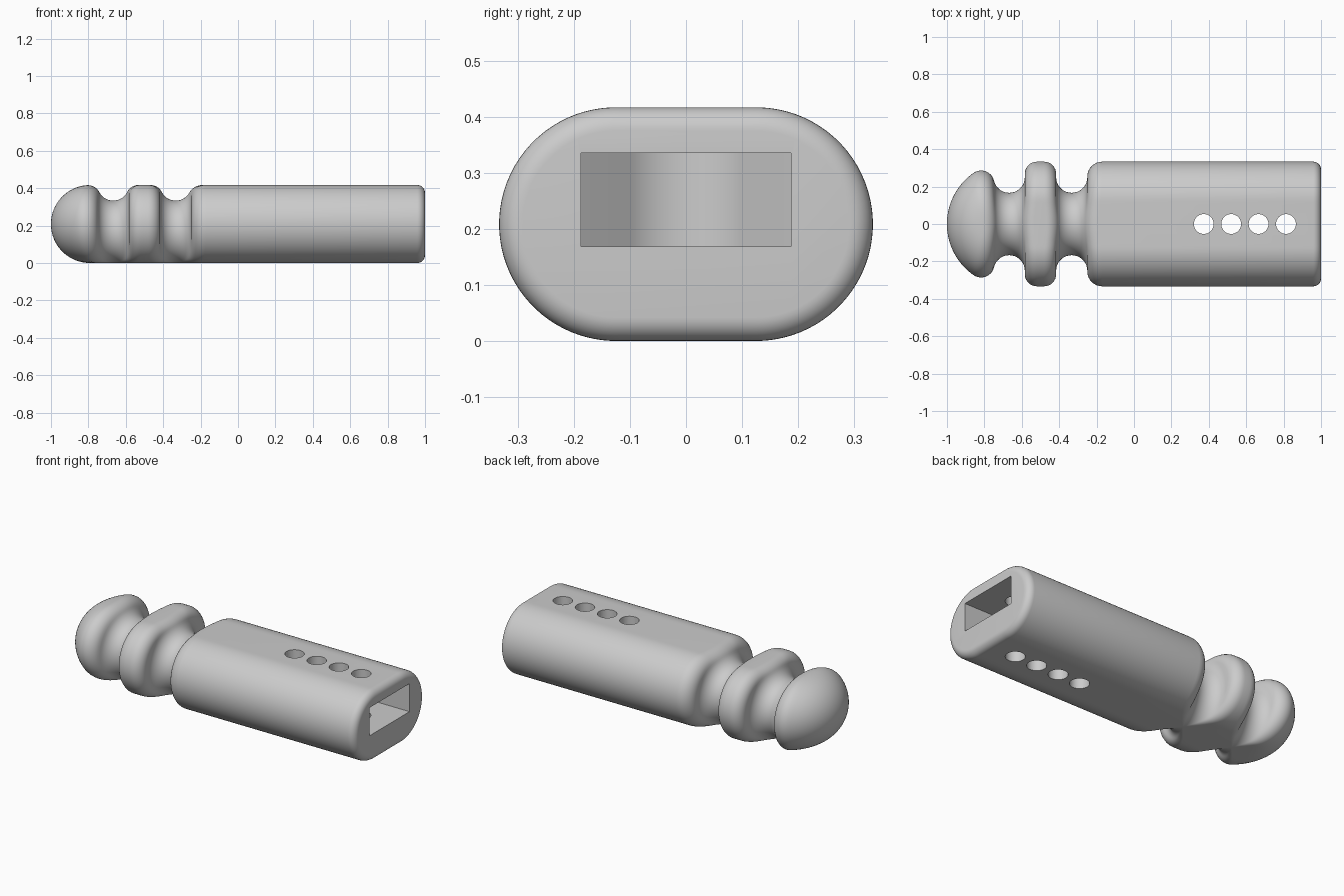
import bpy, bmesh
from math import sin, cos, pi, hypot, atan2

if "Cube" in bpy.data.objects:
    bpy.data.objects.remove(bpy.data.objects["Cube"])

H = 0.2083            # half height, and radius of the rounded sides
CORE = 0.125          # half width of the flat top
NOSE_X = -0.667       # centre of the rounded plan end
AXIS = 0.1667         # height of the groove axis
GR, GT = 0.25, 0.0833  # groove ring radius and tube radius
GROOVES = (-0.667, -0.333)
SIDES = 128


def reach(x, th, zc=AXIS, inset=0.0):
    """Distance from the axis to the pill-shaped body along a ray."""
    lo, hi = 0.0, 0.5
    dx = min(x - NOSE_X, 0)
    c, s, rr = cos(th), sin(th), (H - inset) ** 2
    for _ in range(26):
        m = (lo + hi) / 2
        e = max(hypot(dx, m * c) - CORE, 0)
        if e * e + (zc + m * s - H) ** 2 <= rr:
            lo = m
        else:
            hi = m
    return lo


def lip(gx, side, f, th):
    """Rounded lip and half groove, from the body surface to the groove bottom."""
    def ball(x):
        b = reach(x, th)
        d = (reach(x + 0.002, th) - reach(x - 0.002, th)) / 0.004
        n = hypot(d, 1)
        return b, -d / n, 1 / n, x + f * d / n, b - f / n
    lo, hi = 0.0, 0.2
    for _ in range(22):
        m = (lo + hi) / 2
        cx, cr = ball(gx + side * m)[3:]
        gap = (cx - gx) * side if cr >= GR else hypot(cx - gx, GR - cr)
        if gap < GT + f:
            lo = m
        else:
            hi = m
    b, nx, nr, cx, cr = ball(gx + side * lo)
    a0 = atan2(nr, nx * side)
    drop = atan2(max(GR - cr, 0), max((cx - gx) * side, 1e-6))
    a1 = pi - drop
    pts = []
    for i in range(9):
        a = a0 + (a1 - a0) * i / 8
        pts.append((cx + side * f * cos(a), cr + f * sin(a)))
    for i in range(10):
        a = drop + (pi / 2 - drop) * i / 9
        pts.append((gx + side * GT * cos(a), GR - GT * sin(a)))
    return pts


def column(th):
    """One lengthwise line of points over the whole body."""
    g1, g2 = GROOVES
    outer = []
    for gx, fl, fr in ((g1, 0.07, 0.065), (g2, 0.065, 0.08)):
        outer += lip(gx, -1, fl, th) + lip(gx, 1, fr, th)[::-1][1:]
    pts = []
    # rounded nose
    x0 = outer[0][0]
    for i in range(18):
        u = i / 18
        x, zc = -1 + (x0 + 1) * u * u, H - (H - AXIS) * u
        r = reach(x, th, zc) if i else 0
        pts.append((x, r * cos(th), zc + r * sin(th)))
    # grooves
    pts += [(x, r * cos(th), AXIS + r * sin(th)) for x, r in outer]
    # long handle with a rounded end edge
    f = 0.042
    for i in range(9):
        a = pi / 2 * i / 8
        r = reach(0, th, AXIS, f * (1 - cos(a)))
        pts.append((1 - f + f * sin(a), r * cos(th), AXIS + r * sin(th)))
    return pts


def make_object(name, bm, mat):
    bmesh.ops.recalc_face_normals(bm, faces=bm.faces)
    me = bpy.data.meshes.new(name)
    bm.to_mesh(me)
    bm.free()
    me.materials.append(mat)
    ob = bpy.data.objects.new(name, me)
    bpy.context.collection.objects.link(ob)
    return ob


def prism(name, outline, z0, z1, mat):
    bm = bmesh.new()
    face = bm.faces.new([bm.verts.new((x, y, z0)) for x, y in outline])
    ext = bmesh.ops.extrude_face_region(bm, geom=[face])["geom"]
    bmesh.ops.translate(bm, vec=(0, 0, z1 - z0),
                        verts=[v for v in ext if isinstance(v, bmesh.types.BMVert)])
    ob = make_object(name, bm, mat)
    ob.hide_render = True
    return ob


grey = bpy.data.materials.new("plain grey")
grey.use_nodes = True
grey.diffuse_color = (0.6, 0.6, 0.6, 1)
grey.node_tree.nodes["Principled BSDF"].inputs["Base Color"].default_value = (0.6, 0.6, 0.6, 1)

# Body skin
bm = bmesh.new()
cols = [[bm.verts.new(p) for p in column(2 * pi * k / SIDES - pi / 2)] for k in range(SIDES)]
for k in range(SIDES):
    a, b = cols[k], cols[(k + 1) % SIDES]
    for j in range(len(a) - 1):
        bm.faces.new((a[j], a[j + 1], b[j + 1], b[j]))
bm.faces.new([c[-1] for c in cols])
bmesh.ops.remove_doubles(bm, verts=bm.verts, dist=0.0002)
body = make_object("handle_body", bm, grey)

# Slot with a rounded inner end, and a row of through holes
W = 0.1875
slot = [(1.1, -W), (0.18, -W)]
slot += [(0.22 - 0.15 * cos(a), 0.15 * sin(a)) for a in (pi / 4 * (i / 8 - 1) for i in range(17))]
slot += [(0.18, W), (1.1, W)]
cutters = [prism("slot_cutter", slot, 0.168, 0.335, grey)]
for i in range(4):
    ring = [(0.373 + 0.1465 * i + 0.053 * cos(a), 0.053 * sin(a))
            for a in (2 * pi * k / 32 for k in range(32))]
    cutters.append(prism("hole_cutter", ring, -0.1, 0.6, grey))

bpy.context.view_layer.objects.active = body
body.select_set(True)
for c in cutters:
    mod = body.modifiers.new("cut", "BOOLEAN")
    mod.operation = "DIFFERENCE"
    mod.solver = "EXACT"
    mod.object = c
    bpy.ops.object.modifier_apply(modifier=mod.name)
    bpy.data.objects.remove(c)
bpy.ops.object.shade_smooth_by_angle(angle=0.6)
